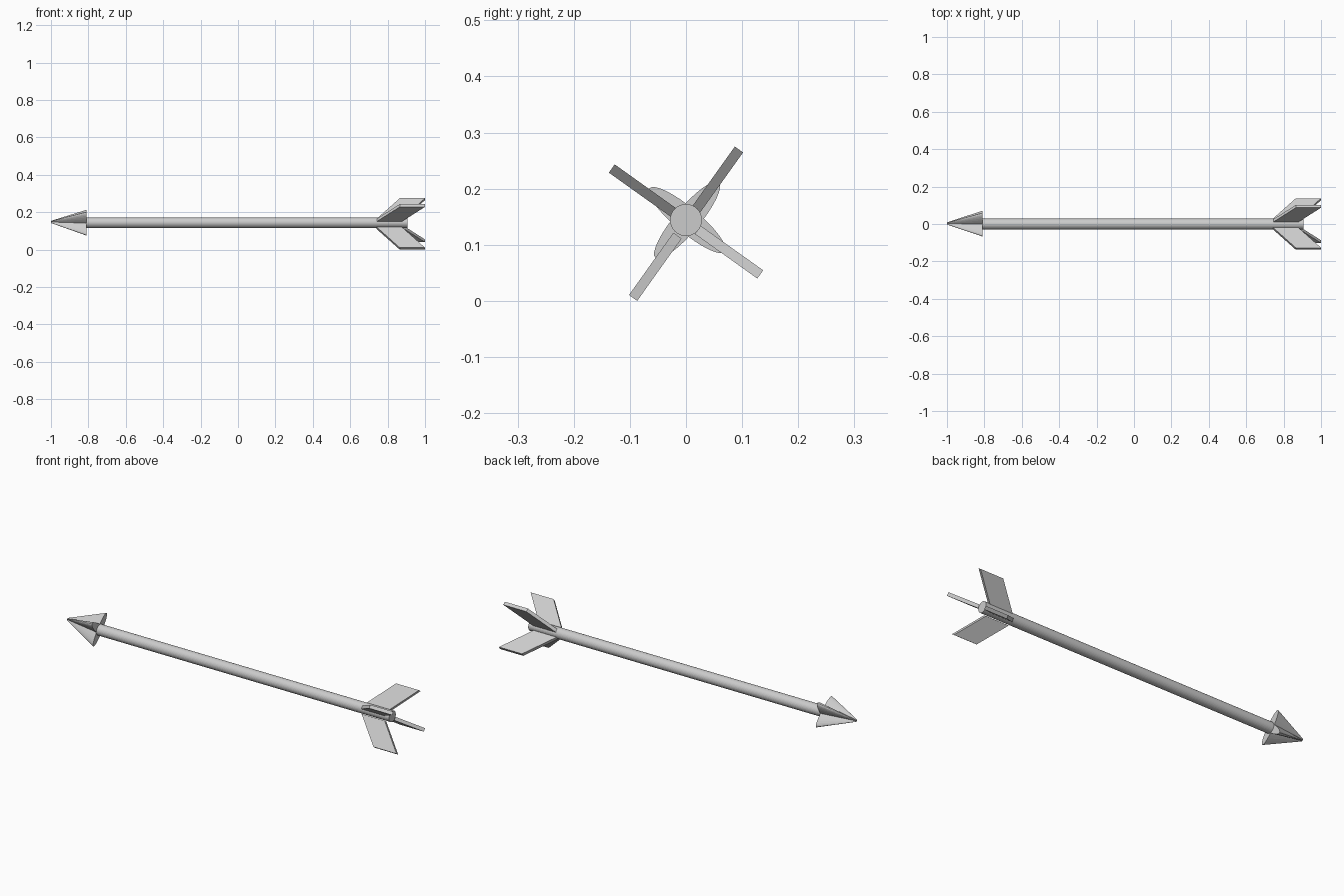
import bpy, bmesh
from math import sin, cos, pi, radians
from mathutils import Matrix, Vector

if "Cube" in bpy.data.objects:
    bpy.data.objects.remove(bpy.data.objects["Cube"])

AXIS_Z = 0.144


def finish(name, bm):
    bmesh.ops.recalc_face_normals(bm, faces=bm.faces)
    mesh = bpy.data.meshes.new(name)
    bm.to_mesh(mesh)
    bm.free()
    ob = bpy.data.objects.new(name, mesh)
    bpy.context.collection.objects.link(ob)
    return ob


def loft(name, rings):
    """Closed solid through rings with equal point counts."""
    bm = bmesh.new()
    vr = [[bm.verts.new(p) for p in ring] for ring in rings]
    n = len(vr[0])
    for a, b in zip(vr, vr[1:]):
        for i in range(n):
            bm.faces.new((a[i], a[(i + 1) % n], b[(i + 1) % n], b[i]))
    bm.faces.new(vr[0])
    bm.faces.new(vr[-1])
    return finish(name, bm)


def ellipse(x, y, z, a, b, angle, n=32):
    """Ellipse in the YZ plane, long axis turned by angle."""
    pts = []
    for i in range(n):
        t = 2 * pi * i / n
        u, v = a * cos(t), b * sin(t)
        pts.append((x, y + u * cos(angle) - v * sin(angle),
                    z + u * sin(angle) + v * cos(angle)))
    return pts


# Shaft
loft("shaft", [ellipse(x, 0, AXIS_Z, 0.0285, 0.0285, 0) for x in (-0.815, 0.905)])

# Arrowhead: two crossed flattened cones
for k in range(2):
    ang = radians(50 + 90 * k)
    loft(f"head_blade_{k + 1}", [
        ellipse(-1.0, 0.003, 0.148, 0.007, 0.003, ang),
        ellipse(-0.81, 0.002, AXIS_Z, 0.088, 0.022, ang)])

# Tail fins: swept parallelogram plates around the shaft
profile = [(0.74, 0.026), (0.865, 0.1625), (1.0, 0.1625), (0.875, 0.026)]
for k in range(4):
    ang = radians(54.5 + 90 * k)
    out = Vector((0, cos(ang), sin(ang)))
    side = Vector((0, -sin(ang), cos(ang)))
    centre = Vector((0, 0, 0.1375 if k % 2 == 0 else 0.1415))
    loft(f"tail_fin_{k + 1}", [
        [centre + Vector((x, 0, 0)) + out * r + side * s for x, r in profile]
        for s in (-0.009, 0.009)])
